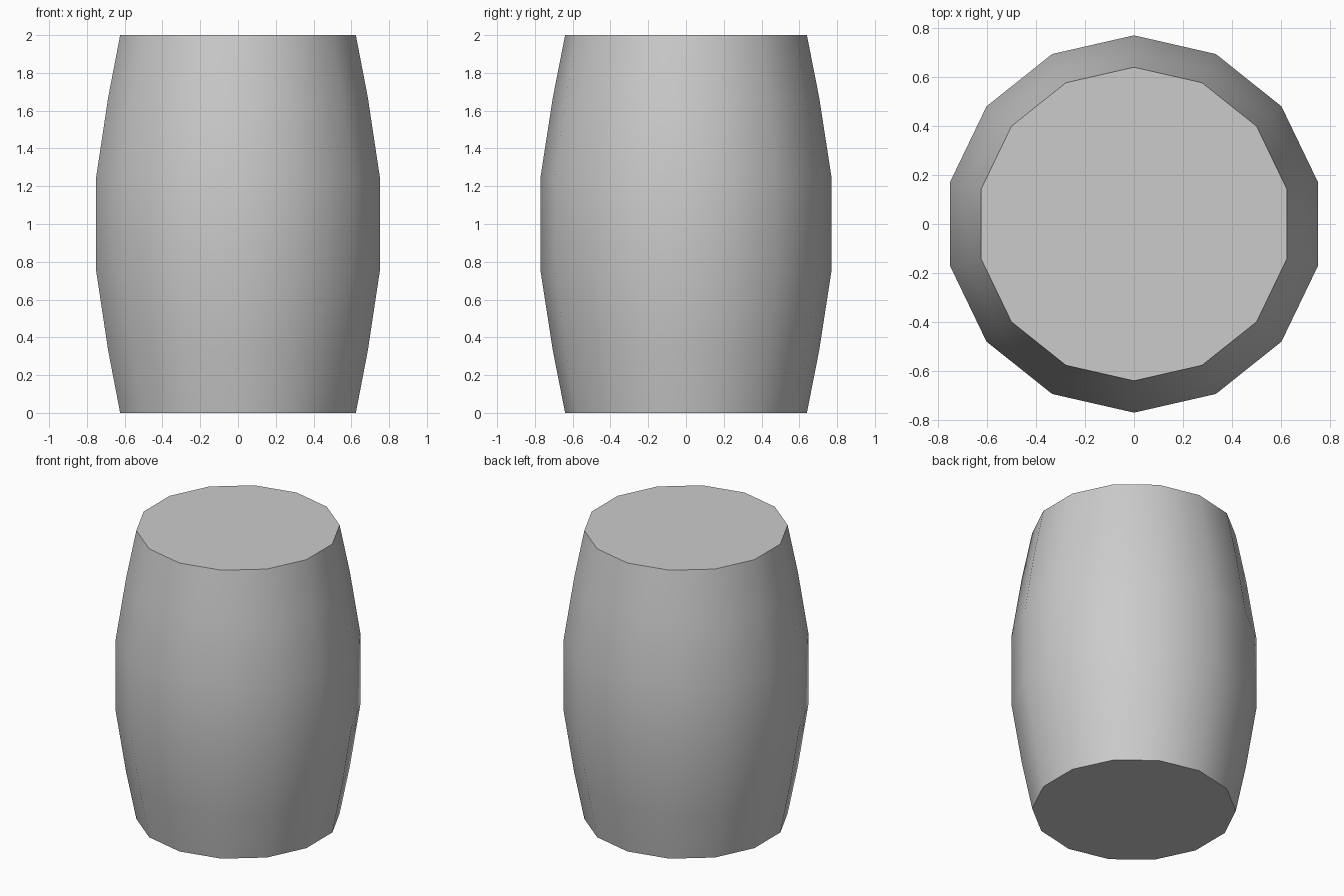
import bpy, bmesh, math

if "Cube" in bpy.data.objects:
    bpy.data.objects.remove(bpy.data.objects["Cube"])

SIDES = 14
# barrel profile: (radius, height)
PROFILE = [(0.64, 0.0), (0.705, 0.33), (0.77, 0.75),
           (0.77, 1.25), (0.705, 1.67), (0.64, 2.0)]

bm = bmesh.new()
# rings of the barrel, one corner pointing to +y
rings = []
for r, z in PROFILE:
    angles = [math.pi / 2 + 2 * math.pi * i / SIDES for i in range(SIDES)]
    rings.append([bm.verts.new((r * math.cos(a), r * math.sin(a), z)) for a in angles])

# curved wall
for lower, upper in zip(rings, rings[1:]):
    for i in range(SIDES):
        j = (i + 1) % SIDES
        bm.faces.new((lower[i], lower[j], upper[j], upper[i]))

# flat ends
bm.faces.new(rings[0][::-1])
bm.faces.new(rings[-1])

mesh = bpy.data.meshes.new("barrel_body")
bm.to_mesh(mesh)
bm.free()
barrel = bpy.data.objects.new("barrel_body", mesh)
bpy.context.collection.objects.link(barrel)

# smooth wall, crisp rims
bpy.context.view_layer.objects.active = barrel
barrel.select_set(True)
bpy.ops.object.shade_smooth_by_angle(angle=math.radians(40))
